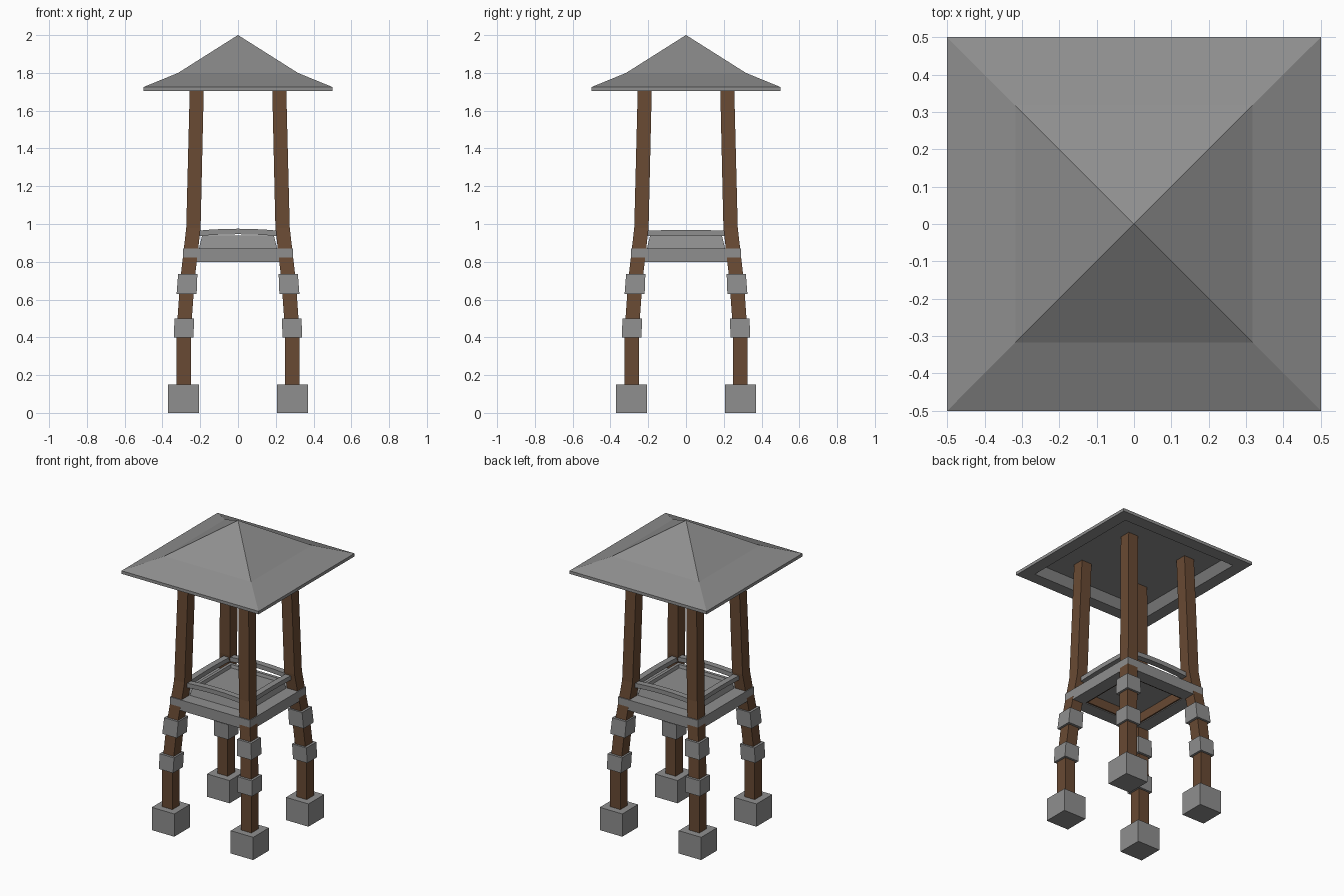
import bpy, bmesh
from math import pi

if "Cube" in bpy.data.objects:
    bpy.data.objects.remove(bpy.data.objects["Cube"])


def material(name, r, g, b):
    m = bpy.data.materials.new(name)
    m.diffuse_color = (r, g, b, 1)
    m.use_nodes = True
    m.node_tree.nodes["Principled BSDF"].inputs["Base Color"].default_value = m.diffuse_color
    return m


wood = material("wood", 0.14, 0.068, 0.033)
stone = material("stone", 0.273, 0.273, 0.273)


def finish(bm, name, mat):
    bmesh.ops.remove_doubles(bm, verts=bm.verts, dist=1e-5)
    bmesh.ops.recalc_face_normals(bm, faces=bm.faces)
    me = bpy.data.meshes.new(name)
    bm.to_mesh(me)
    bm.free()
    me.materials.append(mat)
    ob = bpy.data.objects.new(name, me)
    bpy.context.collection.objects.link(ob)
    return ob


def skin(name, loops, mat, closed=False):
    """Join four-point loops; closed joins last to first instead of capping."""
    bm = bmesh.new()
    loops = [[bm.verts.new(p) for p in loop] for loop in loops]
    pairs = list(zip(loops, loops[1:]))
    if closed:
        pairs.append((loops[-1], loops[0]))
    else:
        bm.faces.new(loops[0][::-1])
        bm.faces.new(loops[-1])
    for a, b in pairs:
        for i in range(4):
            j = (i + 1) % 4
            bm.faces.new((a[i], a[j], b[j], b[i]))
    return finish(bm, name, mat)


def loft(name, rings, mat, cx=0, cy=0, closed=False):
    """Stack square rings given as (centre_scale, half_size, z)."""
    return skin(name, [[(cx * c + sx * h, cy * c + sy * h, z)
                        for sx, sy in ((-1, -1), (1, -1), (1, 1), (-1, 1))]
                       for c, h, z in rings], mat, closed)


def frame(name, outer, inner, z0, z1, mat):
    return loft(name, [(0, outer, z0), (0, outer, z1), (0, inner, z1), (0, inner, z0)],
                mat, closed=True)


# Four legs with stone feet and tilted collars
for sx, sy, tag in ((-1, -1, "front_left"), (1, -1, "front_right"),
                    (1, 1, "back_right"), (-1, 1, "back_left")):
    def column(part, rings, mat):
        loft(f"{tag}_{part}", rings, mat, sx, sy)
    column("foot", [(0.288, 0.082, 0), (0.288, 0.082, 0.15)], stone)
    column("leg", [(0.288, 0.038, 0.14), (0.288, 0.038, 0.42), (0.268, 0.038, 0.70),
                   (0.236, 0.038, 0.98), (0.217, 0.037, 1.77)], wood)
    column("lower_collar", [(0.288, 0.052, 0.40), (0.284, 0.052, 0.50)], stone)
    column("upper_collar", [(0.272, 0.053, 0.63), (0.266, 0.051, 0.735)], stone)

# Platform: ring beam, wooden joists inside it, tapered floor with a low rim
frame("ring_beam", 0.292, 0.205, 0.80, 0.87, stone)
frame("floor_joists", 0.205, 0.195, 0.805, 0.87, wood)
loft("floor", [(0, 0.208, 0.865), (0, 0.190, 0.94), (0, 0.170, 0.94), (0, 0.165, 0.92)], stone)

# Slightly arched rails between the legs
for k, (side, arch) in enumerate((("front", 0.012), ("right", 0.006),
                                  ("back", 0.012), ("left", 0.006))):
    loops = []
    for i in range(7):
        t = i / 3 - 1
        lift = arch * (1 - t * t)
        loops.append([(0.23 * t, y, z + lift) for y, z in
                      ((-0.245, 0.934), (-0.205, 0.934), (-0.205, 0.963), (-0.245, 0.963))])
    skin(f"{side}_rail", loops, stone).rotation_euler.z = k * pi / 2

# Flared pyramid roof with a recessed ceiling
loft("roof", [(0, 0.385, 1.758), (0, 0.42, 1.705), (0, 0.5, 1.705), (0, 0.5, 1.725),
              (0, 0.317, 1.80), (0, 0.0005, 2.0)], stone)
